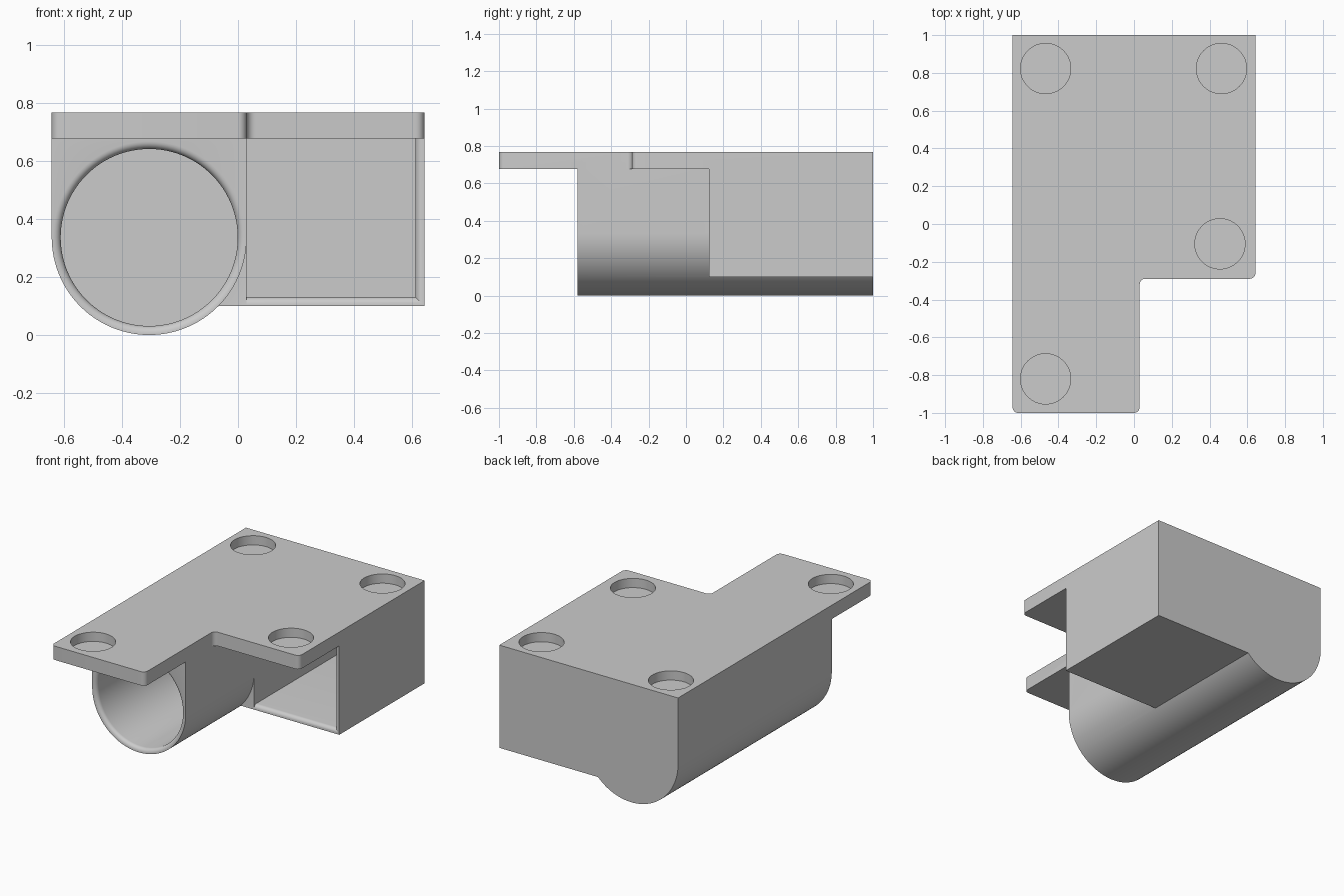
import bpy, bmesh
from math import sin, cos, pi, radians
from mathutils import Vector

if "Cube" in bpy.data.objects:
    bpy.data.objects.remove(bpy.data.objects["Cube"])

X, XN = 0.643, 0.03            # half width, notch / tube side
Z0, Z1 = 0.678, 0.768          # plate bottom and top
R = (XN + X) / 2               # tube outer radius
CX, CZ = XN - R, R             # tube axis
WALL, FIL = 0.031, 0.026       # wall thickness, rim rounding
BACK = 1 - WALL                # end of both pockets
BIN_Y, BIN_Z = 0.122, 0.1      # square pocket front and underside


def loft(name, rings):
    """Closed solid through rings of equal point count."""
    bm = bmesh.new()
    vs = [[bm.verts.new(p) for p in ring] for ring in rings]
    n = len(vs[0])
    for a, b in zip(vs, vs[1:]):
        for i in range(n):
            j = (i + 1) % n
            bm.faces.new((a[i], a[j], b[j], b[i]))
    bm.faces.new(vs[0])
    bm.faces.new(vs[-1])
    bmesh.ops.recalc_face_normals(bm, faces=bm.faces)
    me = bpy.data.meshes.new(name)
    bm.to_mesh(me)
    bm.free()
    ob = bpy.data.objects.new(name, me)
    bpy.context.collection.objects.link(ob)
    return ob


def circle(cx, cy, r, n=96):
    return [(cx + r * cos(2 * pi * i / n), cy + r * sin(2 * pi * i / n)) for i in range(n)]


def rounded(corners, steps=6):
    """Round right-angled corners given as (x, y, radius)."""
    out = []
    for i, (x, y, r) in enumerate(corners):
        p = Vector((x, y))
        if r == 0:
            out.append(p)
            continue
        u = (Vector(corners[i - 1][:2]) - p).normalized()
        v = (Vector(corners[(i + 1) % len(corners)][:2]) - p).normalized()
        for k in range(steps + 1):
            t = pi / 2 * k / steps
            out.append(p + r * (u + v) - r * (v * cos(t) + u * sin(t)))
    return out


def along_z(pts, z):
    return [(p[0], p[1], z) for p in pts]


def along_y(pts, y):
    return [(p[0], y, p[1]) for p in pts]


def combine(base, tool, op):
    m = base.modifiers.new(op, 'BOOLEAN')
    m.operation, m.solver, m.object = op, 'EXACT', tool
    bpy.context.view_layer.objects.active = base
    bpy.ops.object.modifier_apply(modifier=m.name)
    bpy.data.objects.remove(tool)


# L-shaped mounting plate
outline = rounded([(-X, 1, 0), (-X, -1, .03), (XN, -1, .03),
                   (XN, -.29, .03), (X, -.29, .03), (X, 1, 0)])
holder = loft("double_holder", [along_z(outline, Z0), along_z(outline, Z1)])

# Tube housing: half round below, straight sides above
u_shape = [(CX + R * cos(pi + pi * i / 48), CZ + R * sin(pi + pi * i / 48)) for i in range(49)]
u_shape = [(-X, .72)] + [(-X, CZ)] + u_shape[1:-1] + [(XN, CZ), (XN, .72)]
combine(holder, loft("tube_housing", [along_y(u_shape, -.58), along_y(u_shape, 1)]), 'UNION')

# Square housing beside it
box = [(CX, BIN_Z), (X, BIN_Z), (X, .72), (CX, .72)]
combine(holder, loft("square_housing", [along_y(box, BIN_Y), along_y(box, 1)]), 'UNION')

# Rim profile: (distance behind the front face, outward flare)
rim = [(-.03, FIL)] + [(FIL * (1 - cos(t)), FIL * (1 - sin(t)))
                       for t in [pi / 2 * k / 6 for k in range(7)]]

# Round bore with softened mouth
rings = [along_y(circle(CX, CZ, R - WALL + f), -.58 + d) for d, f in rim]
rings.append(along_y(circle(CX, CZ, R - WALL), BACK))
combine(holder, loft("bore_cutter", rings), 'DIFFERENCE')


# Square pocket with softened right and lower lips
def pocket(f):
    xr, zb = X - WALL + f, BIN_Z + WALL - f
    return [(XN, zb), (xr, zb), (xr, Z0), (XN, Z0)]


rings = [along_y(pocket(f), BIN_Y + d) for d, f in rim]
rings.append(along_y(pocket(0), BACK))
combine(holder, loft("pocket_cutter", rings), 'DIFFERENCE')

# Blind round recesses in the plate
for x, y in ((-.468, .823), (.463, .823), (.455, -.105), (-.468, -.82)):
    c = circle(x, y, .133, 64)
    combine(holder, loft("recess_cutter", [along_z(c, .708), along_z(c, .85)]), 'DIFFERENCE')

bpy.ops.object.select_all(action='DESELECT')
holder.select_set(True)
bpy.context.view_layer.objects.active = holder
bpy.ops.object.shade_smooth_by_angle(angle=radians(30))
